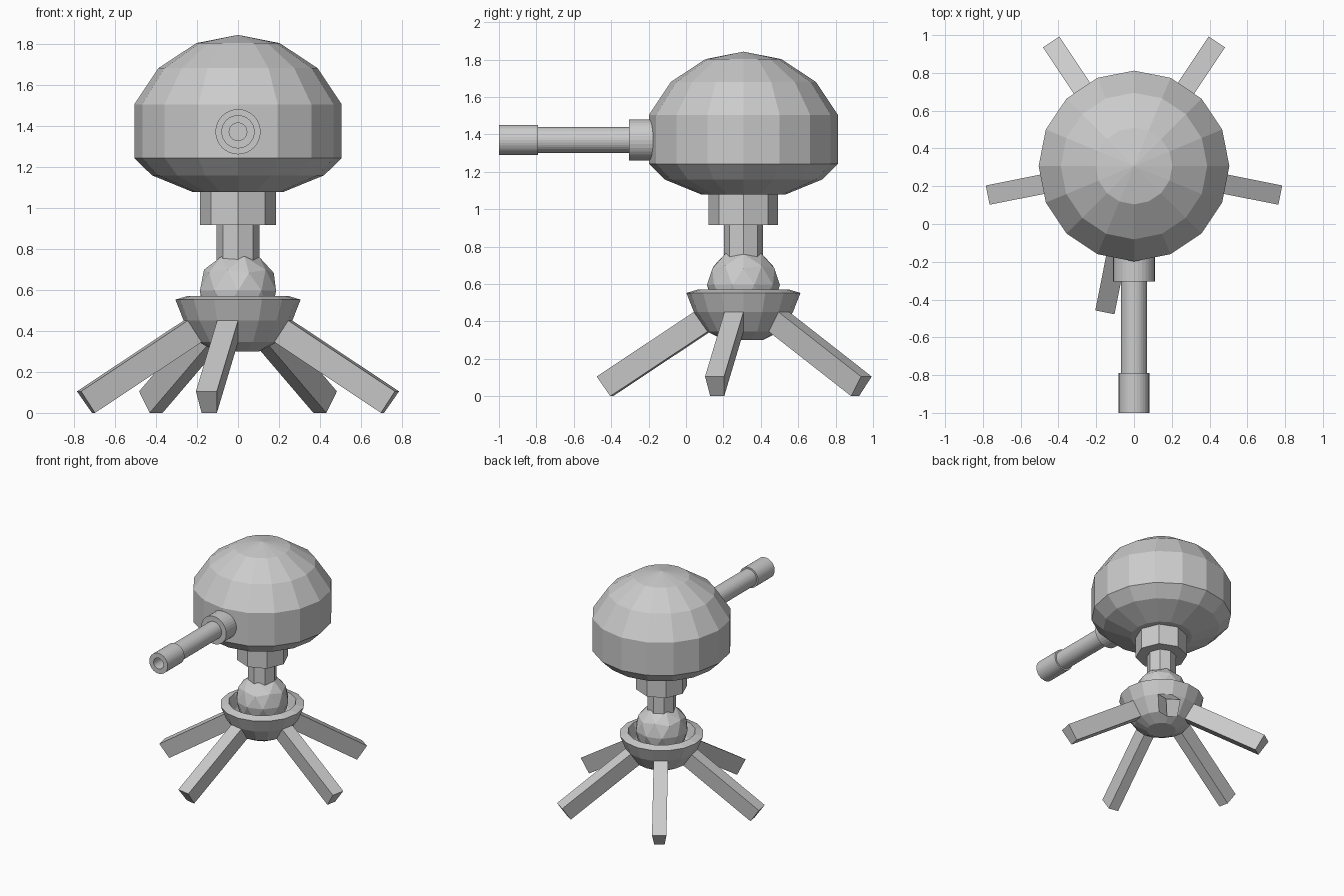
import bpy, bmesh
from math import sin, cos, pi, radians
from mathutils import Matrix

if "Cube" in bpy.data.objects:
    bpy.data.objects.remove(bpy.data.objects["Cube"])

CY = 0.307                      # y of the turret's vertical axis
UPRIGHT = Matrix.Translation((0, CY, 0))
FORWARD = Matrix.Translation((0, 0, 1.37)) @ Matrix.Rotation(pi / 2, 4, 'X')  # local z -> -y


def finish(name, bm):
    bmesh.ops.recalc_face_normals(bm, faces=bm.faces)
    me = bpy.data.meshes.new(name)
    bm.to_mesh(me)
    bm.free()
    ob = bpy.data.objects.new(name, me)
    bpy.context.collection.objects.link(ob)
    return ob


def lathe(name, profile, sides, matrix=UPRIGHT):
    """Revolve (radius, height) points; the profile starts and ends on the axis."""
    bm = bmesh.new()
    rings = []
    for r, z in profile:
        n = 1 if r == 0 else sides
        rings.append([bm.verts.new((r * cos(2 * pi * i / sides), r * sin(2 * pi * i / sides), z))
                      for i in range(n)])
    for a, b in zip(rings, rings[1:]):
        for i in range(sides):
            j = (i + 1) % sides
            quad = [a[i % len(a)], a[j % len(a)], b[j % len(b)], b[i % len(b)]]
            bm.faces.new(list(dict.fromkeys(quad)))
    bm.transform(matrix)
    return finish(name, bm)


# Domed head
lathe("head", [(0, 1.077), (0.222, 1.077), (0.42, 1.158), (0.505, 1.242), (0.505, 1.504),
               (0.388, 1.68), (0.203, 1.802), (0, 1.842)], 16)

# Stepped octagonal neck
lathe("neck_collar", [(0, 0.915), (0.186, 0.915), (0.186, 1.09), (0, 1.09)], 8)
lathe("neck_column", [(0, 0.65), (0.105, 0.65), (0.105, 0.93), (0, 0.93)], 8)

# Swivel ball
bm = bmesh.new()
bmesh.ops.create_icosphere(bm, subdivisions=2, radius=0.195,
                           matrix=Matrix.Translation((0, CY, 0.595)))
finish("swivel_ball", bm)

# Hollow socket bowl
lathe("socket_bowl", [(0, 0.30), (0.105, 0.30), (0.192, 0.345), (0.265, 0.45), (0.305, 0.552),
                      (0.245, 0.57), (0.212, 0.475), (0.155, 0.395), (0.085, 0.36), (0, 0.36)], 16)

# Five legs, each drawn out from one facet of the bowl
for k, angle in enumerate((-11.25, 56.25, 123.75, 191.25, 258.75)):
    bm = bmesh.new()
    facet = [(0.26, -0.052, 0.45), (0.26, 0.052, 0.45), (0.188, 0.038, 0.345), (0.188, -0.038, 0.345)]
    near = [bm.verts.new(p) for p in facet]
    far = [bm.verts.new((x + 0.53, y, z - 0.345)) for x, y, z in facet]
    bm.faces.new(near)
    bm.faces.new(far)
    for i in range(4):
        j = (i + 1) % 4
        bm.faces.new((near[i], near[j], far[j], far[i]))
    bm.transform(UPRIGHT @ Matrix.Rotation(radians(angle), 4, 'Z'))
    finish(f"leg_{k + 1}", bm)

# Gun barrel: mounting collar, tube and bored muzzle
lathe("barrel_collar", [(0, 0.17), (0.11, 0.17), (0.11, 0.305), (0, 0.305)], 32, FORWARD)
lathe("barrel_tube", [(0, 0.29), (0.069, 0.29), (0.069, 0.80), (0, 0.80)], 32, FORWARD)
lathe("barrel_muzzle", [(0, 0.79), (0.081, 0.79), (0.081, 1.0), (0.043, 1.0),
                        (0.043, 0.85), (0, 0.85)], 32, FORWARD)
